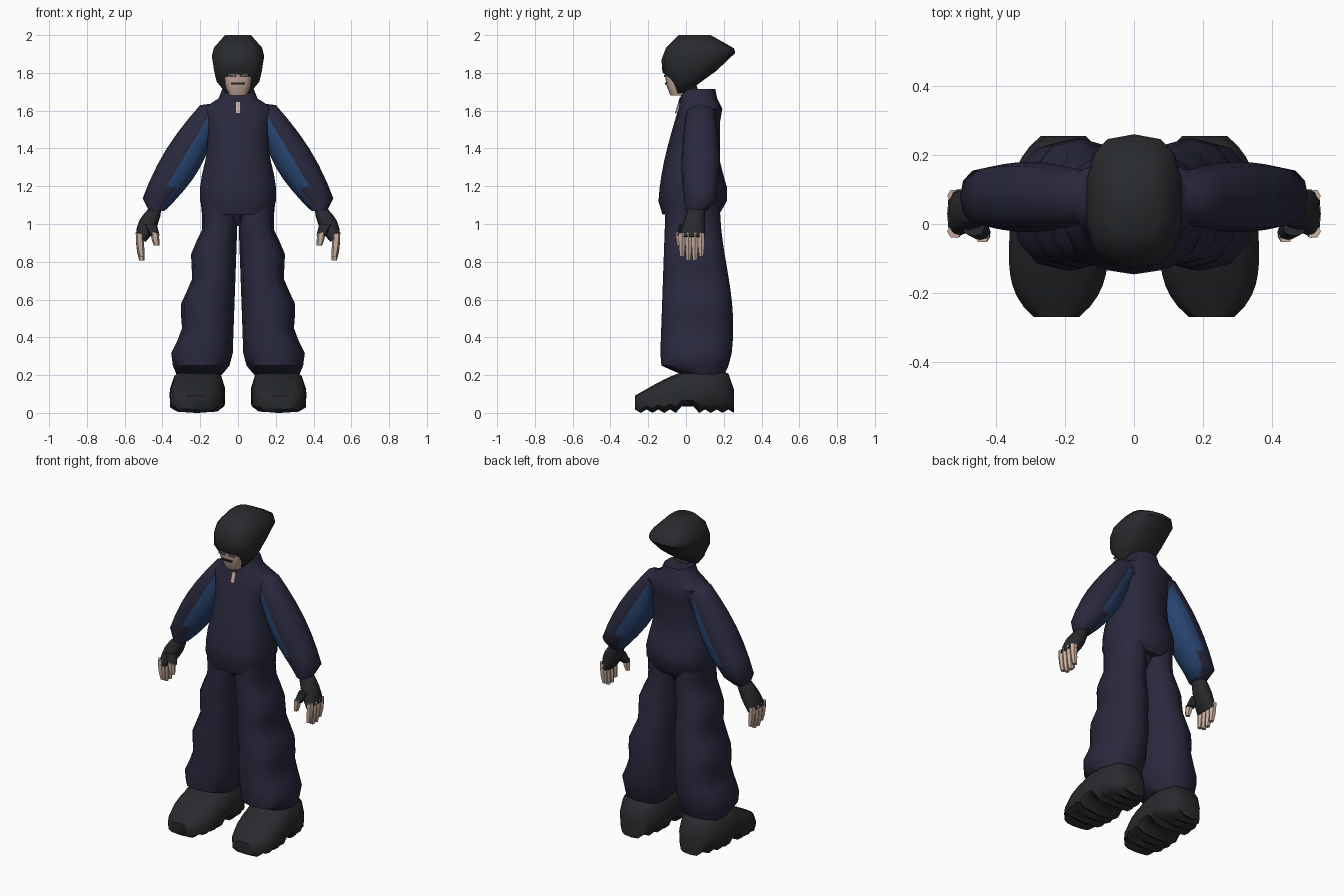
import bpy, bmesh, math
from math import sin, cos, pi, tau
from mathutils import Vector

if "Cube" in bpy.data.objects:
    bpy.data.objects.remove(bpy.data.objects["Cube"])


def material(name, *rgb):
    mat = bpy.data.materials.new(name)
    mat.use_nodes = True
    mat.diffuse_color = (*rgb, 1)
    shader = mat.node_tree.nodes["Principled BSDF"]
    shader.inputs["Base Color"].default_value = (*rgb, 1)
    shader.inputs["Roughness"].default_value = 0.9
    return mat


NAVY = material("navy cloth", 0.022, 0.022, 0.047)
BLUE = material("blue panel", 0.022, 0.06, 0.165)
CHARCOAL = material("charcoal", 0.021, 0.023, 0.026)
SKIN = material("skin", 0.6, 0.43, 0.35)
BROWN = material("brown shade", 0.2, 0.13, 0.1)


def mix(start, end, t):
    return start + (end - start) * t


def steps(count, last=1):
    return [last * i / count for i in range(count + 1)]


def section(centre_x, half_width, front, back):
    """Ring through a front and a back (y, z) point."""
    return Vector((centre_x, *front)), Vector((centre_x, *back)), Vector((half_width, 0, 0))


def level(z, half_width, front, back, centre_x=0):
    """Horizontal ring."""
    return section(centre_x, half_width, (front, z), (back, z))


def limb(x, y, z, radius, depth, tilt=0):
    """Ring across an arm or finger, its outer edge raised by the tilt angle."""
    centre = Vector((x, y, z))
    reach = Vector((cos(tilt), 0, sin(tilt))) * radius
    return centre + reach, centre - reach, Vector((0, depth, 0))


def soft(value, power):
    return math.copysign(abs(value) ** power, value)


def loft(name, sections, mats, sides=12, power=0.85, mirror=False, rule=None, taper=0):
    bm = bmesh.new()
    turns = [tau * j / sides for j in range(sides)]
    rings = []
    for first, second, side in sections:
        middle, reach = (first + second) / 2, (second - first) / 2
        rings.append([bm.verts.new(middle + reach * soft(cos(a), power)
                                   + side * soft(sin(a), power) * (1 - taper * cos(a)))
                      for a in turns])
    for row, (lower, upper) in enumerate(zip(rings, rings[1:])):
        for j, turn in enumerate(turns):
            k = (j + 1) % sides
            face = bm.faces.new((lower[j], lower[k], upper[k], upper[j]))
            if rule:
                face.material_index = rule(row, cos(turn + pi / sides))
    bm.faces.new(rings[0][::-1])
    bm.faces.new(rings[-1])
    bmesh.ops.recalc_face_normals(bm, faces=bm.faces)
    mesh = bpy.data.meshes.new(name)
    bm.to_mesh(mesh)
    bm.free()
    for mat in mats:
        mesh.materials.append(mat)
    part = bpy.data.objects.new(name, mesh)
    bpy.context.collection.objects.link(part)
    bpy.ops.object.select_all(action="DESELECT")
    bpy.context.view_layer.objects.active = part
    part.select_set(True)
    bpy.ops.object.shade_smooth_by_angle(angle=math.radians(50))
    if mirror:
        part.modifiers.new("Mirror", "MIRROR")


# Jacket: tucked hem, swell above it, narrow waist, collar
def jacket_ring(t):
    swell = cos(tau * (t - 0.2))
    return level(mix(1.05, 1.61, t), 0.185 + 0.022 * swell,
                 -0.04 - 0.108 * cos(t * pi / 2), 0.18 + 0.04 * max(swell, 0))


hem = [level(1.05, 0.185, -0.125, 0.175)]
collar = [level(1.665, 0.105, -0.03, 0.165), level(1.715, 0.085, -0.02, 0.155)]
loft("jacket", hem + [jacket_ring(t) for t in steps(8)[1:]] + collar, [NAVY], sides=14)


# Sleeves: wide at the elbow, gathered at the cuff, blue along the inside
def sleeve_ring(t):
    puff = sin(pi * t)
    return limb(mix(0.16, 0.45, t), 0.078, mix(1.565, 1.08, t),
                0.076 + 0.026 * puff, 0.08 + 0.022 * puff, mix(1, 0, t))


def sleeve_colour(row, inward):
    return int(row > 0 and inward > (0 if row < 6 else 0.5))


shoulder = [limb(0.1, 0.085, 1.575, 0.068, 0.075, 1.3)]
cuff = [limb(0.43, 0.055, 1.07, 0.042, 0.055)]
loft("sleeves", shoulder + [sleeve_ring(t) for t in steps(6, 0.9)] + cuff, [NAVY, BLUE],
     mirror=True, rule=sleeve_colour)


# Baggy trousers with folds, widening towards the ankles
def trouser_ring(t):
    fold = 0.008 * cos(21 * t - 6)
    return level(mix(1.1, 0.2, t), mix(0.09, 0.165, t) + fold, mix(-0.108, -0.14, t),
                 0.18 + 0.07 * sin(2.2 * t) ** 2, mix(0.09, 0.197, t) + fold)


ankle = [section(0.195, 0.15, (-0.13, 0.25), (0.225, 0.25)),
         section(0.205, 0.12, (-0.04, 0.21), (0.2, 0.195))]
loft("trouser_legs", [trouser_ring(t) for t in steps(12, 0.87)] + ankle, [NAVY], mirror=True)
loft("trouser_seat", [level(0.99, 0.03, -0.04, 0.11), level(1.1, 0.16, -0.1, 0.17)], [NAVY])

# Chunky shoes from heel to toe, narrower on top, with an arched and ridged sole
shoe = []
for row, t in enumerate(steps(17)):
    y = mix(0.255, -0.27, t)
    sole = 0.035 if abs(t - 0.47) < 0.06 else 0.018 * (row % 2)
    top = min(0.12 + 1.5 * t, 0.12 + 0.115 * cos(2.6 * (t - 0.3)))
    width = 0.145 * (1 - 0.55 * abs(2 * t - 1) ** 4)
    shoe.append(section(mix(0.205, 0.225, t), width, (y, sole), (y, top)))
loft("shoes", shoe, [CHARCOAL], power=0.6, mirror=True, taper=0.14)

# Fingerless gloves
loft("gloves", [limb(mix(0.435, 0.515, t), mix(0.055, 0.03, t), mix(1.09, 0.92, t),
                     0.03 + 0.02 * sin(pi * t), mix(0.045, 0.07, t), t / 2)
                for t in steps(4)], [CHARCOAL], mirror=True)
loft("glove_thumbs", [limb(0.465, 0, 1, 0.035, 0.035), limb(0.44, -0.025, 0.94, 0.025, 0.025)],
     [CHARCOAL], sides=8, mirror=True)


# Bare finger and thumb tips, tapering downwards
def digit(name, x, y, top, bottom):
    rings = [limb(x - 0.01 * t * t, y, mix(top, bottom, t), 0.022 - 0.008 * t ** 3,
                  0.02 - 0.007 * t ** 3, 0.2 * (1 - t)) for t in steps(3)]
    loft(name, rings, [SKIN], sides=6, mirror=True)


for number in range(4):
    spread = number - 1.5
    digit(f"finger_{number + 1}", 0.52, 0.03 + 0.034 * spread, 0.95,
          0.805 + 0.01 * spread ** 2)
digit("thumb_tip", 0.44, -0.035, 0.955, 0.885)

# Neck, hood swept back to a blunt edge, and face
loft("neck", [level(1.66, 0.055, -0.005, 0.08), level(1.78, 0.055, -0.03, 0.04)], [CHARCOAL])
loft("hood", [
    section(0, 0.065, (-0.05, 1.69), (0.01, 1.7)),
    section(0, 0.115, (-0.075, 1.75), (0.09, 1.76)),
    section(0, 0.128, (-0.125, 1.805), (0.16, 1.81)),
    section(0, 0.14, (-0.13, 1.87), (0.26, 1.905)),
    section(0, 0.13, (-0.105, 1.935), (0.255, 1.93)),
    section(0, 0.07, (-0.04, 2), (0.13, 2)),
], [CHARCOAL], sides=14, power=0.72)
loft("face", [level(mix(1.68, 1.815, t), mix(0.045, 0.085, t ** 0.6),
                    mix(-0.082, -0.115, t ** 0.5), 0) for t in steps(3)], [SKIN], power=0.75)


# Thin plates for the painted face details and the open zip
def plate(name, mat, x, half_width, bottom, top, depth, slope=0):
    rings = [level(z, half_width, y - 0.004, y + 0.004, x)
             for z, y in ((bottom, depth), (top, depth + slope))]
    loft(name, rings, [mat], sides=8, power=0.3, mirror=x > 0)


plate("mouth", CHARCOAL, 0, 0.036, 1.738, 1.75, -0.107)
plate("brows", BROWN, 0.035, 0.024, 1.778, 1.788, -0.112)
plate("zip_opening", SKIN, 0, 0.014, 1.585, 1.645, -0.055, 0.018)
plate("zip_top", CHARCOAL, 0, 0.014, 1.645, 1.67, -0.037, 0.008)
